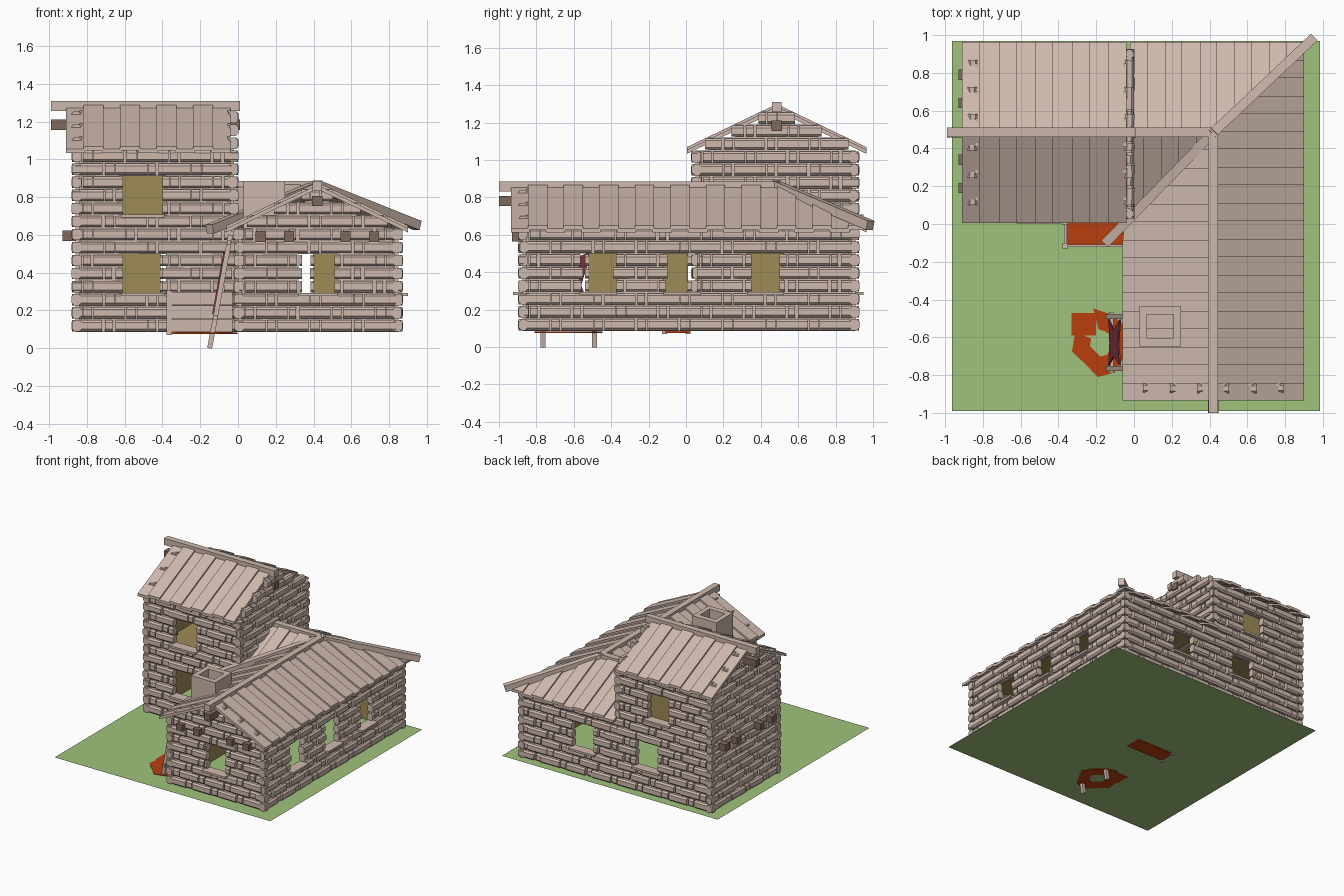
import bpy, bmesh, math, random
from mathutils import Vector

if "Cube" in bpy.data.objects:
    bpy.data.objects.remove(bpy.data.objects["Cube"])
random.seed(4)

def mat(name, r, g, b):
    m = bpy.data.materials.new(name)
    m.diffuse_color = [((c / 255 + .055) / 1.055) ** 2.4 for c in (r, g, b)] + [1]
    m.use_nodes = True
    m.node_tree.nodes["Principled BSDF"].inputs["Base Color"].default_value = m.diffuse_color
    return m

STONE = mat("pale stone", 206, 185, 173)
BROWN = mat("dark timber", 128, 106, 95)
OLIVE = mat("olive lining", 158, 139, 86)
GREEN = mat("grass", 160, 194, 124)
ORANGE = mat("orange red", 186, 63, 15)
RED = mat("dark red hide", 128, 56, 70)

def finish(bm, name, *mats):
    bmesh.ops.recalc_face_normals(bm, faces=bm.faces)
    me = bpy.data.meshes.new(name)
    bm.to_mesh(me)
    bm.free()
    for m in mats:
        me.materials.append(m)
    ob = bpy.data.objects.new(name, me)
    bpy.context.collection.objects.link(ob)

def prism(bm, ring_a, ring_b):
    """Join two rings of points into a closed solid."""
    a = [bm.verts.new(p) for p in ring_a]
    b = [bm.verts.new(p) for p in ring_b]
    n = len(a)
    fs = [bm.faces.new((a[i], a[(i + 1) % n], b[(i + 1) % n], b[i])) for i in range(n)]
    return [bm.faces.new(a[::-1]), bm.faces.new(b)] + fs

def box(bm, x0, x1, y0, y1, z0, z1):
    q = [(x0, y0), (x1, y0), (x1, y1), (x0, y1)]
    return prism(bm, [(*p, z0) for p in q], [(*p, z1) for p in q])

def beam(bm, p, q, w, h):
    p, q = Vector(p), Vector(q)
    d = (q - p).normalized()
    s = d.cross(Vector((0, 0, 1))).normalized() * w / 2
    u = s.cross(d).normalized() * h / 2
    prism(bm, [p - s - u, p + s - u, p + s + u, p - s + u],
          [q - s - u, q + s - u, q + s + u, q - s + u])

# ---- brick walls: staggered long and short stones over a thin lining ----
Z0, ROW = .085, .069

def wall(name, axis, c, sg, s0, s1, r0, r1, windows=(), gable=None):
    bm = bmesh.new()
    def P(s, n, z):
        return (s, c + sg * n, z) if axis == 'x' else (c + sg * n, s, z)
    def brick(a, b, z0, z1, out):
        k, n0, n1 = .012, -.05, out
        prof = [(n0 + k, z0), (n1 - k, z0), (n1, z0 + k), (n1, z1 - k),
                (n1 - k, z1), (n0 + k, z1), (n0, z1 - k), (n0, z0 + k)]
        j = [random.uniform(-.003, .003) for _ in range(2)]
        prism(bm, [P(a, n + j[0], z) for n, z in prof], [P(b, n + j[1], z) for n, z in prof])
    r = r0
    while True:
        z0, z1 = Z0 + r * ROW, Z0 + (r + 1) * ROW
        a, b = s0, s1
        if r >= r1:                       # stepped gable rows
            if not gable:
                break
            hw = (gable[1] - (z0 + z1) / 2) / .48
            if hw < .05:
                break
            a, b = max(a, gable[0] - hw), min(b, gable[0] + hw)
        spans = [(a, b)]
        for w0, w1, wr in windows:
            if wr <= r < wr + 3:
                spans = [t for u, v in spans for t in ((u, min(v, w0)), (max(u, w1), v)) if t[1] - t[0] > .01]
        for u, v in spans:
            s, k = s0 - (r % 2) * .115, 0
            while s < v:
                ln = .165 if k % 2 == 0 else .045
                e = s + ln + random.uniform(-.008, .008)
                lo, hi = max(s, u), min(e, v)
                if hi - lo > .012:
                    brick(lo, hi, z0 + .004, z1 - .005, 0 if k % 2 == 0 else -.006)
                s, k = s + ln + .01, k + 1
            f = prism(bm, [P(u + .02, n, z) for n, z in ((-.055, z0), (-.04, z0), (-.04, z1), (-.055, z1))],
                      [P(v - .02, n, z) for n, z in ((-.055, z0), (-.04, z0), (-.04, z1), (-.055, z1))])
            f[5].material_index = 1       # inner face
        r += 1
    finish(bm, name, STONE, OLIVE)

TG, WG = (.485, 1.27), (.42, .85)
wall("tower_front_wall", 'x', .03, -1, -.88, 0, 0, 14, [(-.61, -.40, 3), (-.61, -.40, 9)])
wall("tower_back_wall", 'x', .925, 1, -.88, 0, 8, 14, [(-.49, -.30, 9)])
wall("tower_left_wall", 'y', -.88, -1, .03, .925, 0, 14, gable=TG)
wall("tower_right_wall", 'y', 0, 1, .03, .925, 8, 14, gable=TG)
wall("back_wall", 'x', .925, 1, -.88, .87, 0, 8, [(-.39, -.19, 3), (.19, .38, 3)])
wall("wing_right_wall", 'y', .87, 1, -.895, .925, 0, 8, [(-.55, -.39, 3), (-.10, .06, 3), (.35, .50, 3)])
wall("wing_left_wall", 'y', -.02, -1, -.895, .03, 0, 8, [(-.70, -.54, 3)])
wall("wing_front_wall", 'x', -.895, -1, -.02, .87, 0, 8, [(.34, .51, 3)], WG)

# ---- inner floor slabs and the closed upper back window ----
bm = bmesh.new()
box(bm, -.83, -.03, .08, .87, .60, .61)
box(bm, .03, .82, -.84, .87, .60, .61)
box(bm, -.51, -.28, .865, .872, .70, .92)
finish(bm, "inner_floors", OLIVE)

# ---- window sills ----
bm = bmesh.new()
for x0, x1, z in ((-.61, -.40, .285), (-.61, -.40, .70)):
    box(bm, x0 - .01, x1 + .01, 0, .08, z - .008, z + .008)
box(bm, .32, .53, -.925, -.84, .277, .293)
for x0, x1, z in ((-.39, -.19, .285), (.19, .38, .285), (-.49, -.30, .70)):
    box(bm, x0 - .02, x1 + .02, .875, .95, z - .008, z + .008)
for y in (-.47, -.02, .425):
    box(bm, .82, .90, y - .10, y + .10, .277, .293)
finish(bm, "window_sills", STONE)

# ---- plank roofs: each board runs down from the ridge, d = distance from it ----
def roof(name, mapper, ridge_z, u0, u1, n, near, far):
    bm = bmesh.new()
    st = (u1 - u0) / n
    for i in range(n):
        up = .014 * (i % 2)
        a, b = u0 + i * st - .004, u0 + (i + 1) * st + .004
        if i == 0: a = u0
        if i == n - 1: b = u1
        q = []
        for u, d in ((a, near(a)), (b, near(b)), (b, far(b)), (a, far(a))):
            if not q or (u, d) != q[-1]:
                q.append((u, d))
        if abs(far(a) - near(a)) < .005: q = q[:3]
        elif abs(far(b) - near(b)) < .005: q = [q[0], q[1], q[-1]]
        low = [(*mapper(u, d), ridge_z - .48 * d - .022 + up) for u, d in q]
        top = [(*mapper(u, d), ridge_z - .48 * d + up) for u, d in q]
        prism(bm, low, top)
    finish(bm, name, STONE)

zero, full = (lambda u: 0), (lambda u: .48)
for sg, nm in ((-1, "front"), (1, "back")):
    roof("tower_roof_" + nm, lambda u, d: (u, .485 + sg * d), 1.285, -.91, -.04, 9, zero, full)
roof("wing_roof_right", lambda u, d: (.42 + d, u), .865, -.935, .965, 20,
     lambda u: min(.48, max(0, u - .485)), full)
roof("wing_roof_left", lambda u, d: (.42 - d, u), .865, -.935, .485, 15, zero,
     lambda u: min(.48, max(0, .485 - u)))
roof("link_roof_back", lambda u, d: (u, .485 + d), .865, -.02, .90, 10,
     lambda u: min(.48, max(0, u - .42)), full)
roof("link_roof_front", lambda u, d: (u, .485 - d), .865, -.04, .42, 5, zero,
     lambda u: min(.48, max(0, .42 - u)))

# ---- ridge, hip and valley beams ----
bm = bmesh.new()
beam(bm, (-.99, .485, 1.283), (.01, .485, 1.283), .05, .054)
beam(bm, (.42, -1, .858), (.42, .50, .858), .05, .054)
beam(bm, (0, .485, .858), (.42, .485, .858), .05, .054)
beam(bm, (.41, .475, .865), (.95, .985, .65), .05, .05)
beam(bm, (.43, .495, .865), (-.15, -.10, .63), .05, .05)
finish(bm, "ridge_beams", STONE)

# ---- dark purlins and joist ends ----
bm = bmesh.new()
beam(bm, (-.99, .485, 1.183), (.01, .485, 1.183), .054, .054)
beam(bm, (.42, -1, .78), (.42, .40, .78), .054, .054)
for k in (-.30, -.15, .15, .30):
    box(bm, .42 + k - .027, .42 + k + .027, -.93, -.80, .563, .617)
    box(bm, -.93, -.80, .49 + k - .027, .49 + k + .027, .568, .622)
finish(bm, "dark_joists", BROWN)

# ---- hollow chimney ----
bm = bmesh.new()
for x0, x1, y0, y1 in ((.03, .07, -.65, -.435), (.21, .25, -.65, -.435),
                       (.07, .21, -.65, -.605), (.07, .21, -.48, -.435)):
    box(bm, x0, x1, y0, y1, .62, .885)
finish(bm, "chimney", STONE)

# ---- ground sheet ----
bm = bmesh.new()
bm.faces.new([bm.verts.new(p) for p in ((-.965, -.99, .08), (.985, -.99, .08), (.985, .97, .08), (-.965, .97, .08))])
finish(bm, "grass_ground", GREEN)

# ---- plank pen in the corner with orange bedding ----
bm = bmesh.new()
for i in range(3):
    z = .085 + i * .072
    box(bm, -.37, -.03, -.122, -.108, z, z + .068)
    box(bm, -.37, -.356, -.115, .02, z, z + .068)
for y in (-.115, .01):
    box(bm, -.378, -.35, y - .014, y + .014, .07, .305)
finish(bm, "corner_pen", STONE)
bm = bmesh.new()
box(bm, -.36, -.03, -.11, .02, .074, .086)
# stain: ragged open ring below the rack
for i in range(9):
    def ring(t):
        a = math.radians(-200 + t * 34)
        r = 1 + .12 * math.sin(t * 2.3)
        return [(-.17 + k * r * .15 * math.cos(a), -.63 + k * r * .17 * math.sin(a)) for k in (.4, 1)]
    (a, b), (c, d) = ring(i), ring(i + 1)
    prism(bm, [(*p, .076) for p in (a, b, d, c)], [(*p, .084) for p in (a, b, d, c)])
box(bm, -.33, -.20, -.59, -.47, .076, .083)
finish(bm, "orange_stain", ORANGE)

# ---- leaning rack with a stretched hide ----
bm = bmesh.new()
lean = lambda y, t, o=0: (-.15 + .11 * t - o, y, .6 * t)
for y in (-.765, -.49):
    beam(bm, lean(y, 0), lean(y, 1), .026, .026)
for t in (.27, .93):
    beam(bm, lean(-.79, t), lean(-.465, t), .022, .022)
finish(bm, "leaning_rack", STONE)
bm = bmesh.new()
outline = [(-.75, .30), (-.63, .38), (-.505, .30), (-.56, .55), (-.505, .85), (-.63, .77), (-.75, .85), (-.70, .55)]
prism(bm, [lean(y, t, .012) for y, t in outline], [lean(y, t, .02) for y, t in outline])
finish(bm, "stretched_hide", RED)
